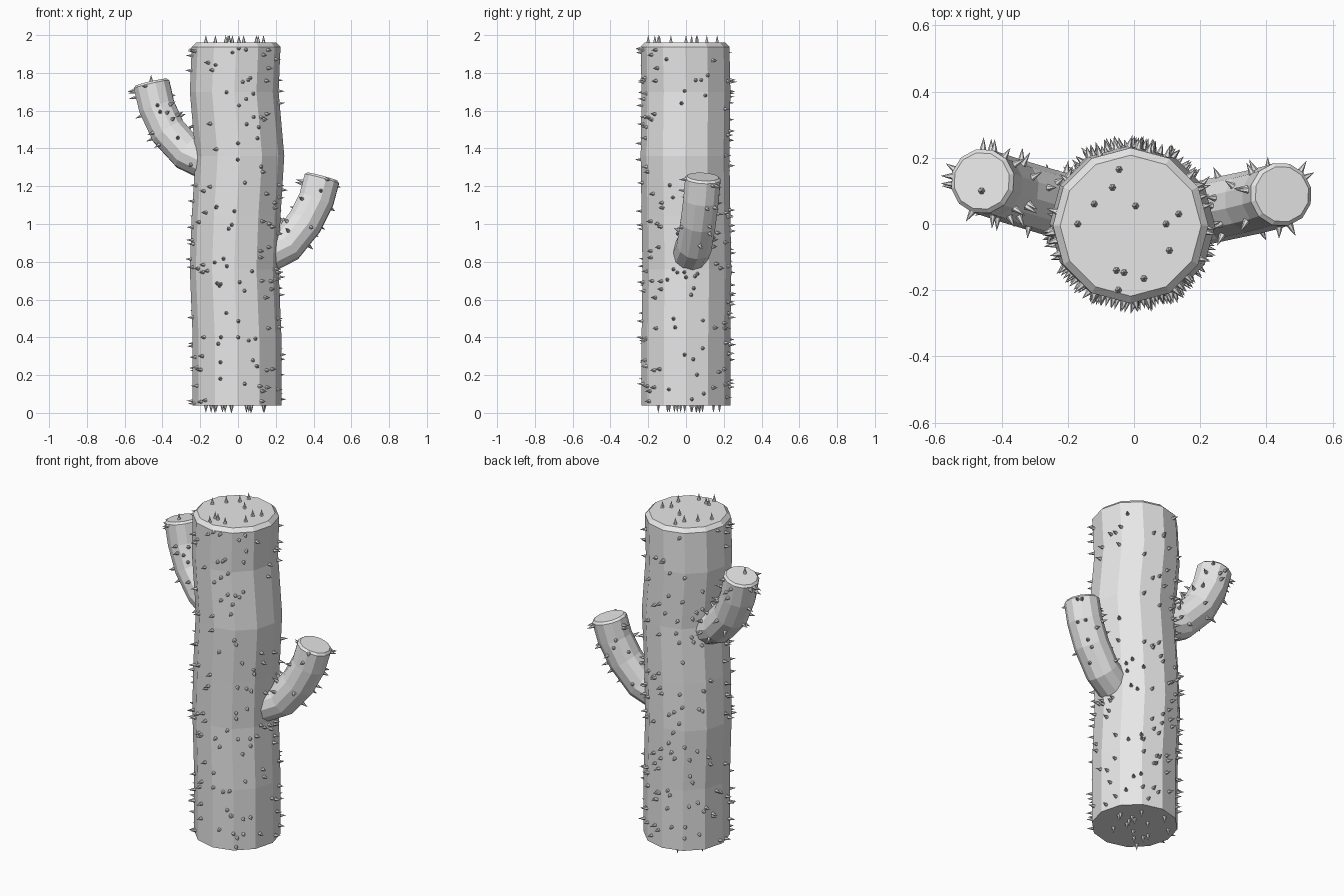
import bpy, bmesh, math, random
from mathutils import Vector

random.seed(7)
default = bpy.data.objects.get("Cube")
if default:
    bpy.data.objects.remove(default)

grey = bpy.data.materials.new("cactus grey")
grey.use_nodes = True
GREY = (0.8, 0.8, 0.8, 1)
grey.diffuse_color = GREY
grey.node_tree.nodes["Principled BSDF"].inputs["Base Color"].default_value = GREY
SIDES = 12


def finish(name, bm):
    mesh = bpy.data.meshes.new(name)
    bmesh.ops.recalc_face_normals(bm, faces=bm.faces)
    bm.to_mesh(mesh)
    bm.free()
    mesh.materials.append(grey)
    obj = bpy.data.objects.new(name, mesh)
    bpy.context.collection.objects.link(obj)
    return obj


def tube(name, path, radius, bevel, side=None):
    """Loft rings along a path; with side given, rings turn with the path."""
    pts = [Vector(p) for p in path]
    frames = []
    for i, p in enumerate(pts):
        u, v = Vector((1, 0, 0)), Vector((0, 1, 0))
        if side:
            t = (pts[min(i + 1, len(pts) - 1)] - pts[max(i - 1, 0)]).normalized()
            u = side
            v = t.cross(u).normalized()
        frames.append((p, u, v, radius))
    # rounded rim: a straight ring below the end, then a smaller end ring
    p, u, v, r = frames.pop()
    axis = u.cross(v)
    frames += [(p - axis * bevel, u, v, r), (p, u, v, r - bevel)]
    bm = bmesh.new()
    rings = []
    for p, u, v, r in frames:
        angles = [math.tau * k / SIDES for k in range(SIDES)]
        rings.append([bm.verts.new(p + u * r * math.cos(a) + v * r * math.sin(a)) for a in angles])
    for low, high in zip(rings, rings[1:]):
        for k in range(SIDES):
            n = (k + 1) % SIDES
            bm.faces.new((low[k], low[n], high[n], high[k]))
    bm.faces.new(rings[0][::-1])
    bm.faces.new(rings[-1])
    return finish(name, bm)


def add_spike(bm, point, normal, length, radius=0.011):
    quat = normal.to_track_quat('Z', 'Y')
    base = [bm.verts.new(point + quat @ Vector((radius * math.cos(a), radius * math.sin(a), -0.002)))
            for a in (math.tau * k / 6 for k in range(6))]
    tip = bm.verts.new(point + normal * length)
    for k in range(6):
        bm.faces.new((base[k], base[(k + 1) % 6], tip))
    bm.faces.new(base[::-1])


def spikes_on(name, obj, count, length, ends, keep):
    """Scatter spikes over the side faces by area, then add chosen end spikes."""
    faces = [f for f in obj.data.polygons if len(f.vertices) == 4]
    bm = bmesh.new()
    made = 0
    while made < count:
        f = random.choices(faces, [g.area for g in faces])[0]
        a, b, c, d = (obj.data.vertices[i].co for i in f.vertices)
        s, t = random.random(), random.random()
        point = a.lerp(b, s).lerp(d.lerp(c, s), t)
        if keep(point):
            add_spike(bm, point, f.normal.copy(), length * random.uniform(0.85, 1.1))
            made += 1
    for point, normal in ends:
        add_spike(bm, Vector(point), Vector(normal), 0.04)
    return finish(name, bm)


# Trunk: a gently swaying column
BOTTOM, TOP = 0.04, 1.96
trunk = tube("trunk", [(-0.005, 0, BOTTOM), (-0.005, 0, 0.4), (-0.02, 0.005, 0.76),
                       (-0.01, 0, 1.04), (0.01, -0.005, 1.36), (-0.02, 0, 1.7),
                       (-0.01, -0.005, TOP)], 0.235, 0.022)

# Arms: bent tubes leaning slightly to the back
left_arm = tube("left_arm", [(0.1, 0.01, 0.81), (0.26, 0.045, 0.89), (0.355, 0.065, 1.01),
                             (0.415, 0.08, 1.13), (0.447, 0.09, 1.25)],
                0.097, 0.012, Vector((-0.23, 0.97, 0)).normalized())
right_arm = tube("right_arm", [(-0.1, 0.02, 1.3), (-0.27, 0.07, 1.38), (-0.37, 0.1, 1.49),
                               (-0.43, 0.12, 1.62), (-0.46, 0.13, 1.75)],
                 0.099, 0.012, Vector((0.3, 0.95, 0)).normalized())

# Spikes: end caps first, then the sides
cap = [(-0.17, 0), (-0.12, 0.06), (-0.065, 0.11), (-0.045, 0.165), (0.005, 0.055), (0.135, 0.03),
       (0.097, 0), (0.107, -0.08), (0.03, -0.165), (-0.03, -0.147), (-0.053, -0.14), (-0.047, -0.2)]
ends = [((x, y, TOP), (0, 0, 1)) for x, y in cap]
for k in range(16):
    a, r = random.uniform(0, math.tau), 0.21 * math.sqrt(random.random())
    ends.append(((r * math.cos(a), r * math.sin(a), BOTTOM), (0, 0, -1)))
spikes_on("trunk_spikes", trunk, 240, 0.036, ends, lambda p: p.z < TOP - 0.015)


def clear_of_trunk(p):
    return math.hypot(p.x, p.y) > 0.24


spikes_on("left_arm_spikes", left_arm, 22, 0.038, [], clear_of_trunk)
spikes_on("right_arm_spikes", right_arm, 32, 0.04, [((-0.46, 0.1, 1.752), (0, 0, 1))], clear_of_trunk)
